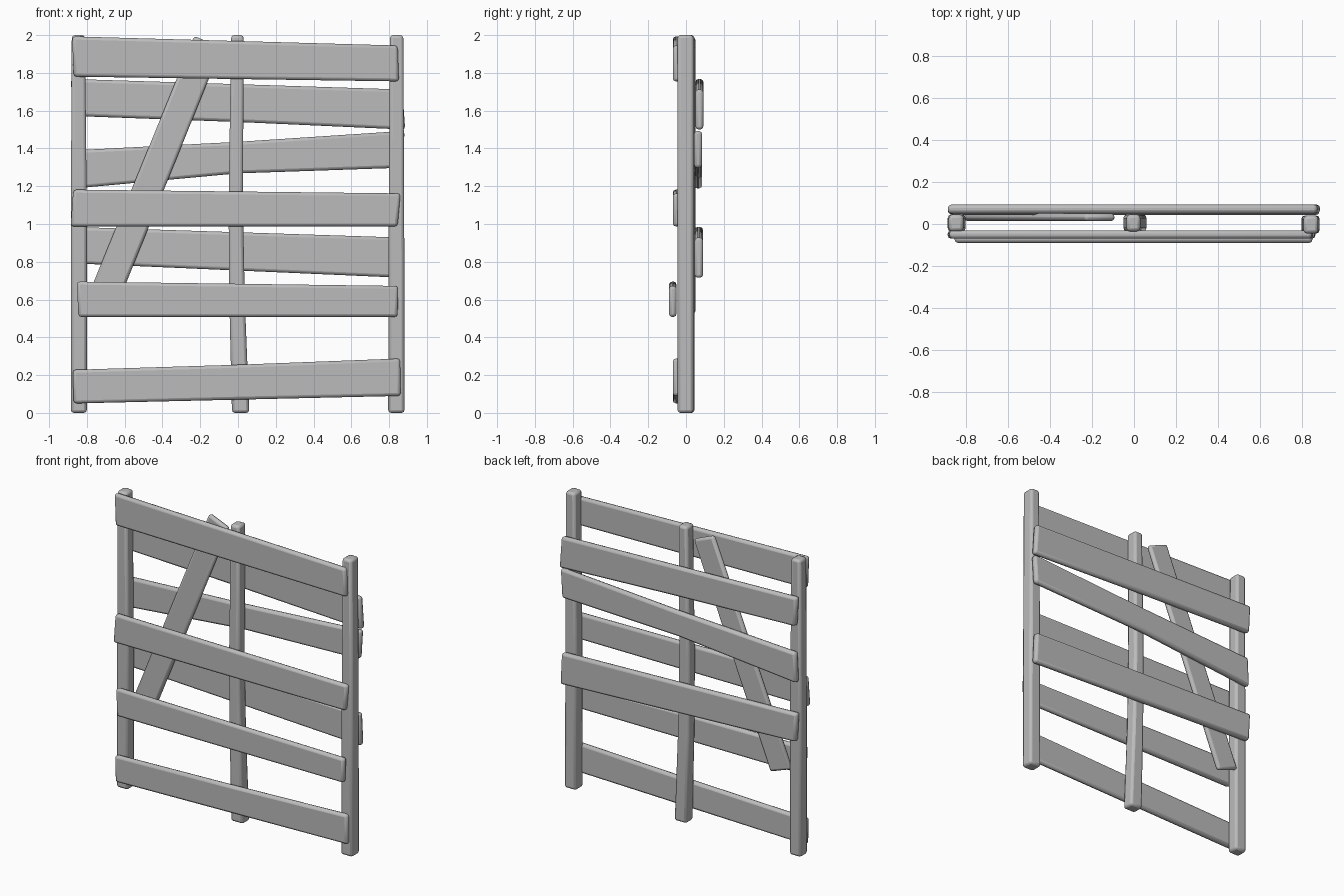
import bpy
import bmesh
import math

if "Cube" in bpy.data.objects:
    bpy.data.objects.remove(bpy.data.objects["Cube"], do_unlink=True)

# Single plain grey for all the timber
grey = bpy.data.materials.new("timber_grey")
grey.use_nodes = True
COLOUR = (0.5, 0.5, 0.5, 1)
grey.diffuse_color = COLOUR
grey.node_tree.nodes["Principled BSDF"].inputs["Base Color"].default_value = COLOUR


def board(name, stations, front, back, bevel=0.016):
    """Board through pairs of (x, z) edge points, with front and back y depth."""
    bm = bmesh.new()
    rings = []
    for (ax, az), (bx, bz) in stations:
        corners = ((ax, front, az), (bx, front, bz), (bx, back, bz), (ax, back, az))
        rings.append([bm.verts.new(c) for c in corners])
    for r, s in zip(rings, rings[1:]):
        for i in range(4):
            j = (i + 1) % 4
            bm.faces.new((r[i], r[j], s[j], s[i]))
    bm.faces.new(rings[0])
    bm.faces.new(rings[-1])
    bmesh.ops.recalc_face_normals(bm, faces=bm.faces)
    mesh = bpy.data.meshes.new(name)
    bm.to_mesh(mesh)
    bm.free()
    mesh.materials.append(grey)
    obj = bpy.data.objects.new(name, mesh)
    bpy.context.collection.objects.link(obj)
    mod = obj.modifiers.new("worn_edges", "BEVEL")
    mod.width = bevel
    mod.segments = 2
    mod.limit_method = "ANGLE"
    mod.angle_limit = math.radians(40)
    bpy.ops.object.select_all(action="DESELECT")
    obj.select_set(True)
    bpy.context.view_layer.objects.active = obj
    bpy.ops.object.shade_smooth_by_angle(angle=math.radians(50))
    return obj


# Upright posts
board("right_post", [((-0.885, 0), (-0.8, 0)), ((-0.885, 1), (-0.8, 1)),
                     ((-0.88, 2), (-0.81, 2))], -0.035, 0.045)
board("left_post", [((0.795, 0), (0.882, 0)), ((0.797, 1), (0.88, 1)),
                    ((0.805, 2), (0.875, 2))], -0.045, 0.04)
board("middle_post", [((-0.032, 0), (0.06, 0)), ((-0.046, 0.6), (0.036, 0.6)),
                      ((-0.05, 1.1), (0.026, 1.1)), ((-0.036, 2), (0.03, 2))],
      -0.035, 0.045)

# Front slats
board("front_top_slat", [((-0.87, 1.78), (-0.878, 1.993)),
                         ((0.852, 1.755), (0.845, 1.945))], -0.07, -0.03)
board("front_middle_slat", [((-0.886, 0.987), (-0.872, 1.182)),
                            ((0.845, 0.987), (0.86, 1.162))], -0.07, -0.03)
board("front_lower_slat", [((-0.845, 0.508), (-0.853, 0.695)),
                           ((0.845, 0.508), (0.848, 0.672))], -0.09, -0.05)
board("front_bottom_slat", [((-0.87, 0.05), (-0.875, 0.228)),
                            ((0, 0.07), (0, 0.255)),
                            ((0.862, 0.09), (0.858, 0.288))], -0.07, -0.03)

# Back slats
board("back_upper_slat", [((-0.875, 1.572), (-0.885, 1.768)),
                          ((0, 1.54), (0, 1.74)),
                          ((0.885, 1.5), (0.87, 1.712))], 0.05, 0.092)
board("back_middle_slat", [((-0.88, 1.187), (-0.87, 1.39)),
                           ((0, 1.268), (0, 1.435)),
                           ((0.87, 1.298), (0.882, 1.493))], 0.043, 0.085)
board("back_lower_slat", [((-0.875, 0.792), (-0.885, 0.985)),
                          ((0.88, 0.715), (0.87, 0.928))], 0.046, 0.09)

# Diagonal brace between the two slat layers
board("diagonal_brace", [((-0.812, 0.575), (-0.66, 0.52)),
                         ((-0.232, 1.995), (-0.087, 1.935))], 0.014, 0.05)
